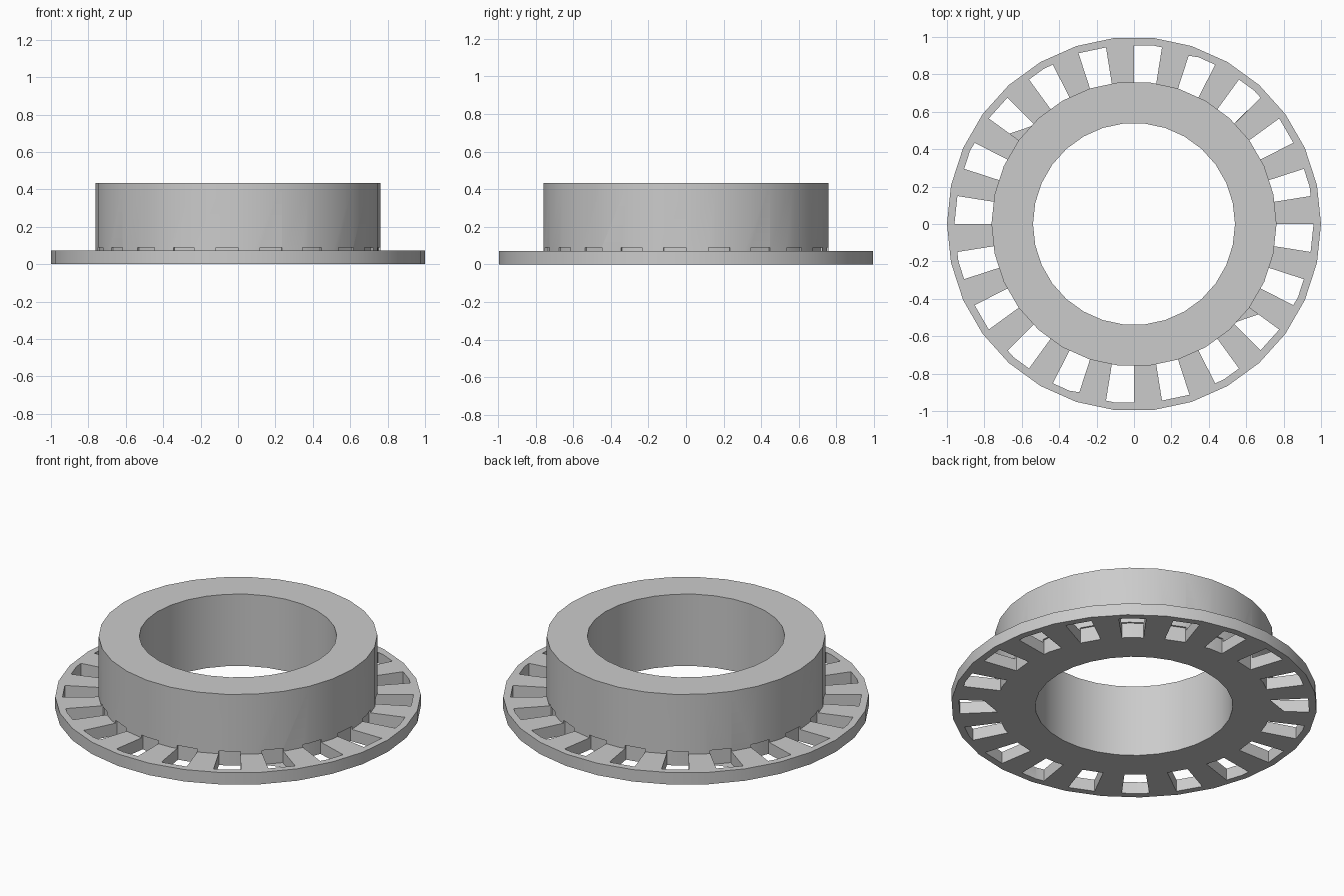
import bpy
import bmesh
import math

SIDES = 30
SLOTS = 20
FLANGE_R, COLLAR_R, BORE_R = 1.0, 0.762, 0.54
FLANGE_H, TOTAL_H = 0.072, 0.434
SLOT_IN, SLOT_OUT, SLOT_TOP = 0.752, 0.96, 0.09

cube = bpy.data.objects.get("Cube")
if cube:
    bpy.data.objects.remove(cube, do_unlink=True)

grey = bpy.data.materials.new("plain_grey")
grey.use_nodes = True
colour = (0.6, 0.6, 0.6, 1)
grey.diffuse_color = colour
grey.node_tree.nodes["Principled BSDF"].inputs["Base Color"].default_value = colour


def make_object(name, bm):
    bmesh.ops.recalc_face_normals(bm, faces=bm.faces)
    mesh = bpy.data.meshes.new(name)
    bm.to_mesh(mesh)
    bm.free()
    mesh.materials.append(grey)
    obj = bpy.data.objects.new(name, mesh)
    bpy.context.collection.objects.link(obj)
    return obj


def on_polygon(radius, degrees):
    """Point on the faceted outline at a given angle."""
    half = 180 / SIDES
    offset = degrees % (2 * half) - half
    r = radius * math.cos(math.radians(half)) / math.cos(math.radians(offset))
    a = math.radians(degrees)
    return r * math.cos(a), r * math.sin(a)


# Flange and collar, one stepped profile turned around the axis
bm = bmesh.new()
profile = [(BORE_R, 0), (FLANGE_R, 0), (FLANGE_R, FLANGE_H),
           (COLLAR_R, FLANGE_H), (COLLAR_R, TOTAL_H), (BORE_R, TOTAL_H)]
rings = []
for i in range(SIDES):
    a = math.tau * i / SIDES
    rings.append([bm.verts.new((r * math.cos(a), r * math.sin(a), z)) for r, z in profile])
for i, ring in enumerate(rings):
    after = rings[(i + 1) % SIDES]
    for j in range(len(profile)):
        k = (j + 1) % len(profile)
        bm.faces.new((ring[j], after[j], after[k], ring[k]))
body = make_object("flanged_collar", bm)

# Wedge cutters for the ring of slots
bm = bmesh.new()
pitch = 360 / SLOTS
step = 360 // SIDES
for s in range(SLOTS):
    end = pitch * (s + 1)
    start = end - pitch / 2
    corners = [d for d in range(0, 361, step) if start < d < end]
    angles = [start, *corners, end]
    outline = [on_polygon(SLOT_OUT, a) for a in angles]
    outline += [on_polygon(SLOT_IN, a) for a in reversed(angles)]
    base = bm.faces.new([bm.verts.new((x, y, -0.1)) for x, y in outline])
    grown = bmesh.ops.extrude_face_region(bm, geom=[base])["geom"]
    top = [v for v in grown if isinstance(v, bmesh.types.BMVert)]
    bmesh.ops.translate(bm, verts=top, vec=(0, 0, SLOT_TOP + 0.1))
    # Extruding keeps the starting face, so each wedge stays closed
cutter = make_object("slot_cutter", bm)

cut = body.modifiers.new("slots", "BOOLEAN")
cut.operation = "DIFFERENCE"
cut.solver = "EXACT"
cut.object = cutter
bpy.ops.object.select_all(action="DESELECT")
body.select_set(True)
bpy.context.view_layer.objects.active = body
bpy.ops.object.modifier_apply(modifier=cut.name)
bpy.data.objects.remove(cutter, do_unlink=True)

# Soft round walls, crisp rims
bpy.ops.object.shade_smooth_by_angle(angle=math.radians(30))
